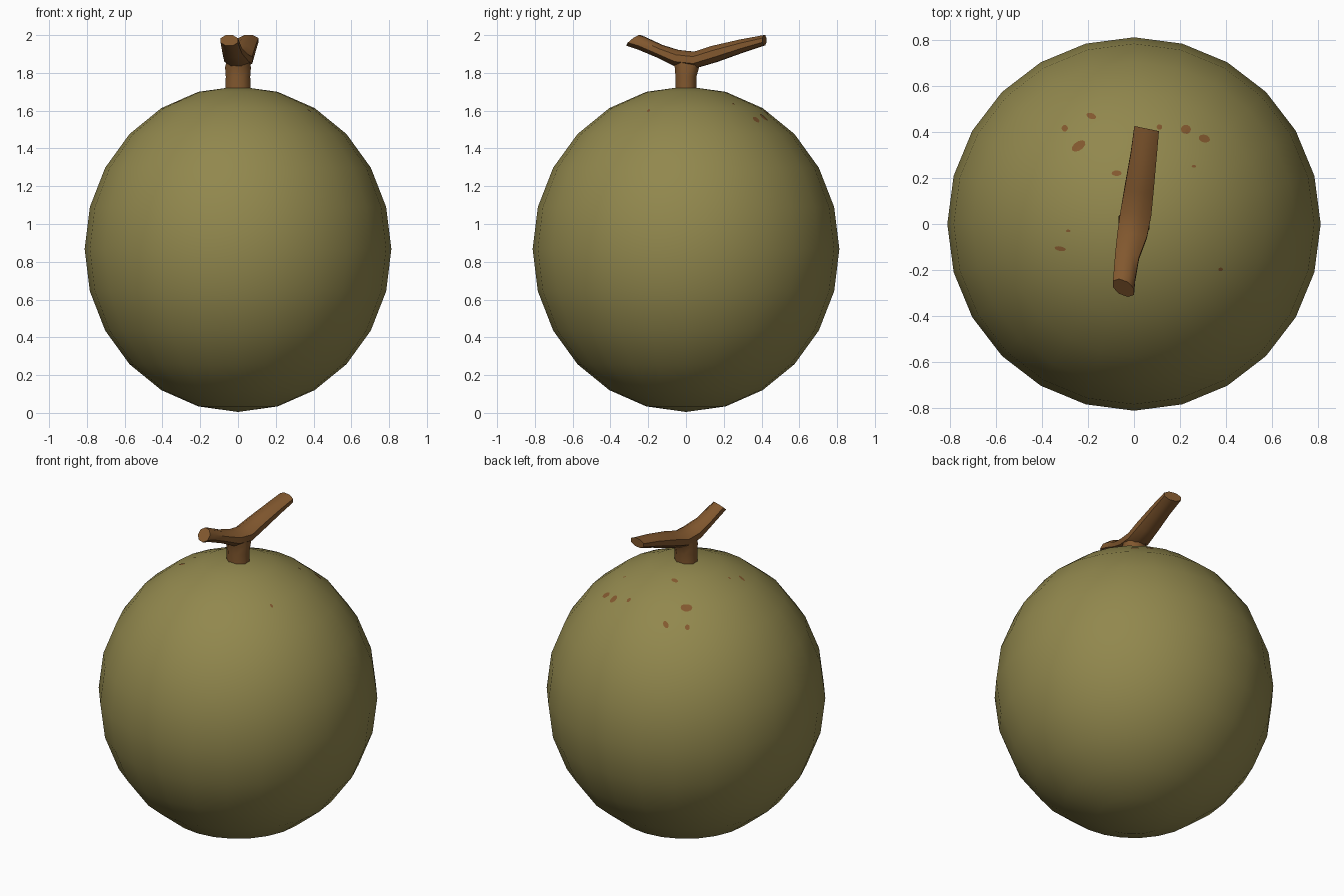
import bpy, bmesh, math
from mathutils import Vector
from mathutils.bvhtree import BVHTree

if "Cube" in bpy.data.objects:
    bpy.data.objects.remove(bpy.data.objects["Cube"])


def material(name, rgb):
    m = bpy.data.materials.new(name)
    m.diffuse_color = (*rgb, 1)
    m.use_nodes = True
    m.node_tree.nodes["Principled BSDF"].inputs["Base Color"].default_value = m.diffuse_color
    return m


OLIVE = material("olive_skin", (0.285, 0.245, 0.075))
BROWN = material("brown_bark", (0.225, 0.098, 0.028))


def add_object(name, bm, mat, angle=None):
    bmesh.ops.recalc_face_normals(bm, faces=bm.faces)
    mesh = bpy.data.meshes.new(name)
    bm.to_mesh(mesh)
    bm.free()
    mesh.materials.append(mat)
    ob = bpy.data.objects.new(name, mesh)
    bpy.context.collection.objects.link(ob)
    if angle:
        bpy.ops.object.select_all(action='DESELECT')
        ob.select_set(True)
        bpy.context.view_layer.objects.active = ob
        bpy.ops.object.shade_smooth_by_angle(angle=math.radians(angle))
    return ob


def tube(bm, rings, sides=8):
    """Loft through rings of (centre, side half-vector, up half-vector)."""
    loops = []
    for c, u, v in rings:
        c, u, v = Vector(c), Vector(u), Vector(v)
        loops.append([bm.verts.new(c + u * math.cos(a) + v * math.sin(a))
                      for a in (math.tau * (i + 0.5) / sides for i in range(sides))])
    for a, b in zip(loops, loops[1:]):
        for i in range(sides):
            j = (i + 1) % sides
            bm.faces.new((a[i], a[j], b[j], b[i]))
    bm.faces.new(loops[0])
    bm.faces.new(loops[-1])


# Fruit: 24-sided, 12-ring sphere, slightly taller than wide
bm = bmesh.new()
bmesh.ops.create_uvsphere(bm, u_segments=24, v_segments=12, radius=1)
for v in bm.verts:
    v.co = (v.co.x * 0.812, v.co.y * 0.812, 0.867 + v.co.z * 0.862)
skin = BVHTree.FromBMesh(bm)
add_object("fruit", bm, OLIVE, 60)

# Stalk: short flared trunk
bm = bmesh.new()
tube(bm, [((0, 0, 1.69), (0.073, 0, 0), (0, 0.06, 0)),
          ((0, 0, 1.78), (0.07, 0, 0), (0, 0.06, 0)),
          ((0, 0.005, 1.83), (0.074, 0, 0), (0, 0.07, 0)),
          ((0, 0.01, 1.88), (0.06, 0, 0), (0, 0.10, 0.0))])
add_object("stalk_trunk", bm, BROWN, 50)

# Stalk: forked twig running front to back over the trunk
bm = bmesh.new()
tube(bm, [((-0.046, -0.278, 1.972), (0.05, -0.018, 0), (0, 0.035, 0.03)),
          ((-0.042, -0.235, 1.957), (0.051, -0.01, 0), (0, 0.017, 0.036)),
          ((-0.03, -0.14, 1.915), (0.056, -0.01, 0), (0, 0.012, 0.036)),
          ((-0.008, -0.05, 1.878), (0.07, -0.008, 0), (0, 0.008, 0.047)),
          ((0.008, 0.045, 1.868), (0.073, -0.008, 0), (0, 0, 0.048)),
          ((0.022, 0.15, 1.9), (0.068, -0.01, 0), (0, -0.012, 0.046)),
          ((0.042, 0.3, 1.944), (0.061, -0.01, 0), (0, -0.01, 0.036)),
          ((0.055, 0.415, 1.973), (0.058, -0.012, 0), (0, 0.0, 0.029))])
add_object("stalk_fork", bm, BROWN, 50)

# Bruise spots: thin patches laid on the upper skin (x, y, half length, half width, turn)
SPOTS = [(-0.30, 0.415, .014, .014, 0), (-0.185, 0.468, .022, .013, -20),
         (-0.24, 0.338, .034, .019, 35), (0.225, 0.41, .022, .020, 0),
         (0.305, 0.37, .025, .017, -15), (-0.075, 0.22, .022, .012, 0),
         (-0.32, -0.107, .025, .010, -10), (0.375, -0.197, .010, .008, 0),
         (-0.285, -0.03, .010, .006, 0), (0.11, 0.42, .012, .012, 0),
         (0.26, 0.25, .010, .006, 0)]
bm = bmesh.new()
for x, y, a, b, turn in SPOTS:
    t = math.radians(turn)

    def on_skin(px, py):
        hit, n, _, _ = skin.ray_cast(Vector((px, py, 3)), Vector((0, 0, -1)))
        return bm.verts.new(hit + n * 0.003)

    mid = on_skin(x, y)
    rim = []
    for i in range(10):
        p, q = a * math.cos(math.tau * i / 10), b * math.sin(math.tau * i / 10)
        rim.append(on_skin(x + p * math.cos(t) - q * math.sin(t),
                           y + p * math.sin(t) + q * math.cos(t)))
    for i in range(10):
        bm.faces.new((mid, rim[i], rim[(i + 1) % 10]))
add_object("bruise_spots", bm, BROWN)
